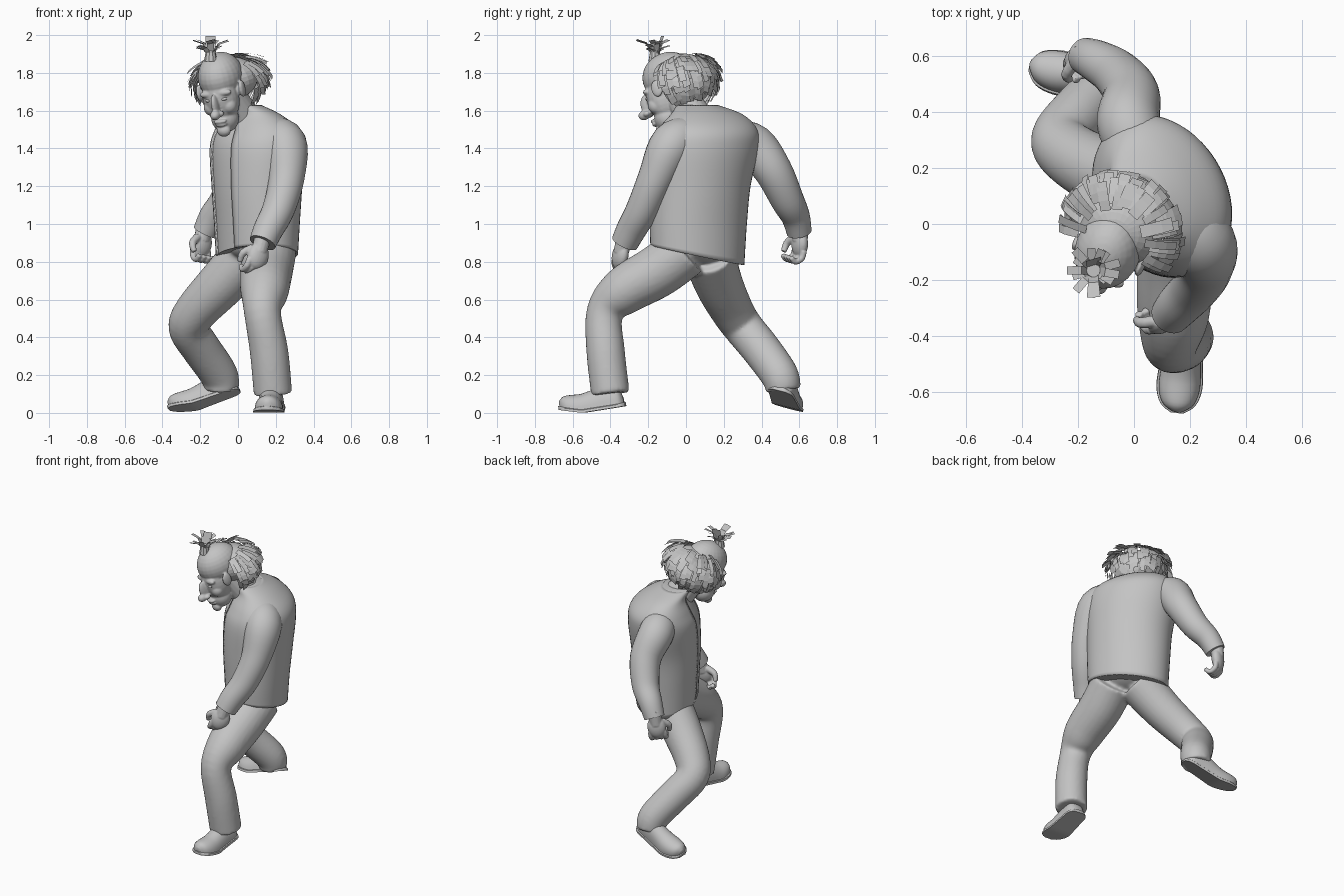
import bpy, bmesh, random
from math import sin, cos, pi, radians
from mathutils import Vector, Matrix, Euler

random.seed(4)
if "Cube" in bpy.data.objects:
    bpy.data.objects.remove(bpy.data.objects["Cube"])

grey = bpy.data.materials.new("plain grey")
grey.use_nodes = True
grey.diffuse_color = (0.55, 0.55, 0.55, 1)
grey.node_tree.nodes["Principled BSDF"].inputs["Base Color"].default_value = (0.55, 0.55, 0.55, 1)


def finish(name, bm, smooth=True, voxel=0, relax=4):
    """Turn a bmesh into an object, optionally fusing its pieces into one skin."""
    if smooth:
        bmesh.ops.recalc_face_normals(bm, faces=bm.faces)
    mesh = bpy.data.meshes.new(name)
    bm.to_mesh(mesh)
    bm.free()
    mesh.materials.append(grey)
    for p in mesh.polygons:
        p.use_smooth = smooth
    if smooth:
        mesh.set_sharp_from_angle(angle=radians(50))
    ob = bpy.data.objects.new(name, mesh)
    bpy.context.collection.objects.link(ob)
    if voxel:
        m = ob.modifiers.new("fuse", 'REMESH')
        m.mode, m.voxel_size, m.use_smooth_shade = 'VOXEL', voxel, True
        s = ob.modifiers.new("relax", 'SMOOTH')
        s.factor, s.iterations = 0.5, relax
    return ob


def spline(keys, steps=5):
    """Catmull-Rom interpolation of key tuples of any size."""
    keys = [Vector(k) for k in keys]
    ext = [keys[0]] + keys + [keys[-1]]
    out = []
    for a, b, c, d in zip(ext, ext[1:], ext[2:], ext[3:]):
        for i in range(steps):
            t = i / steps
            out.append(b + (c - a) * (t / 2) + (a * 2 - b * 5 + c * 4 - d) * (t * t / 2)
                       + (b * 3 - a - c * 3 + d) * (t ** 3 / 2))
    return out + [keys[-1]]


def loft(bm, rings, closed=True, cap=True):
    rows = [[bm.verts.new(p) for p in r] for r in rings]
    n = len(rows[0])
    for lo, hi in zip(rows, rows[1:]):
        for i in range(n if closed else n - 1):
            j = (i + 1) % n
            bm.faces.new((lo[i], lo[j], hi[j], hi[i]))
    if cap:
        bm.faces.new(rows[0][::-1])
        bm.faces.new(rows[-1])


def tube(bm, keys, sides=20, steps=5):
    """Round limb through (x, y, z, radius) keys."""
    path = spline(keys, steps)
    pts = [p.xyz for p in path]
    side, rings = Vector((0.8, -0.5, 0.1)), []
    for i, p in enumerate(pts):
        t = (pts[min(i + 1, len(pts) - 1)] - pts[max(i - 1, 0)]).normalized()
        side = (side - t * side.dot(t)).normalized()
        up = t.cross(side)
        rings.append([p + (side * cos(k * 2 * pi / sides) + up * sin(k * 2 * pi / sides)) * path[i][3]
                      for k in range(sides)])
    loft(bm, rings)


def blob(bm, centre, radii, frame=Matrix()):
    m = frame @ Matrix.Translation(centre) @ Matrix.Diagonal((*radii, 1))
    bmesh.ops.create_uvsphere(bm, u_segments=24, v_segments=16, radius=1, matrix=m)


# Torso: body turned so its chest faces FACE and its left shoulder points along WIDE
FACE, WIDE = Vector((-0.87, -0.5, 0)), Vector((0.5, -0.87, 0))
TORSO = [(0.10, 0.06, 0.835, 0.262, 0.20), (0.10, 0.065, 1.0, 0.27, 0.21), (0.10, 0.075, 1.2, 0.278, 0.225),
         (0.10, 0.10, 1.4, 0.30, 0.23), (0.10, 0.115, 1.5, 0.28, 0.2), (0.07, 0.11, 1.58, 0.205, 0.135),
         (0.02, 0.06, 1.63, 0.11, 0.1)]


def torso_rings(gap, scale, count=48):
    rings = []
    for x, y, z, a, b in spline(TORSO):
        ring = []
        for k in range(count):
            ang = gap + (2 * pi - 2 * gap) * k / (count - 1 if gap else count)
            hem = 0.052 * sin(ang + 0.5) * max(0, 1 - (z - 0.835) / 0.15)
            ring.append(Vector((x, y, z + hem)) + (FACE * b * cos(ang) + WIDE * a * sin(ang)) * scale)
        rings.append(ring)
    return rings


bm = bmesh.new()
loft(bm, torso_rings(radians(20), 1), closed=False, cap=False)
jacket = finish("open_jacket", bm)
thick = jacket.modifiers.new("cloth", 'SOLIDIFY')
thick.thickness, thick.offset = 0.008, -1
bm = bmesh.new()
loft(bm, torso_rings(0, 0.975))
finish("undershirt", bm)

# Sleeves
SLEEVES = {
    "left_sleeve": [(0.16, 0.04, 1.47, 0.1), (0.245, -0.07, 1.42, 0.12), (0.255, -0.16, 1.24, 0.096),
                    (0.215, -0.23, 1.08, 0.086), (0.16, -0.29, 0.97, 0.079), (0.13, -0.325, 0.9, 0.072)],
    "right_sleeve": [(0.02, 0.25, 1.45, 0.1), (-0.02, 0.36, 1.415, 0.113), (-0.01, 0.462, 1.28, 0.101),
                     (-0.06, 0.535, 1.13, 0.088), (-0.13, 0.58, 1.04, 0.076), (-0.175, 0.6, 0.955, 0.066)]}
for name, keys in SLEEVES.items():
    bm = bmesh.new()
    tube(bm, keys, 28)
    finish(name, bm)


# Hands: palm, four curled fingers and a thumb
def hand(name, wrist, down, thumb_side, palm_side):
    d = Vector(down).normalized()
    s = Vector(thumb_side)
    s = (s - d * s.dot(d)).normalized()
    n = d.cross(s)
    n = n if n.dot(Vector(palm_side)) > 0 else -n
    size = 1.25
    frame = Matrix((s, n, d)).transposed().to_4x4() @ Matrix.Scale(size, 4)
    frame.translation = wrist
    bm = bmesh.new()
    at = lambda x, y, z, r: (*(frame @ Vector((x, y, z))), r * size)
    blob(bm, (0, 0, 0.045), (0.048, 0.03, 0.06), frame)
    tube(bm, [at(0, 0, -0.05, 0.036), at(0, 0, 0.03, 0.033)], 14)
    for i in range(4):
        x = 0.036 - i * 0.024
        tube(bm, [at(x, 0, 0.07, 0.014), at(x, 0.008, 0.1, 0.014), at(x, 0.038, 0.115, 0.013),
                  at(x, 0.06, 0.095, 0.011)], 10, 3)
    tube(bm, [at(0.03, 0.01, 0.02, 0.018), at(0.06, 0.028, 0.05, 0.016), at(0.055, 0.045, 0.085, 0.012)], 10, 3)
    finish(name, bm, voxel=0.005, relax=2)


hand("left_hand", (0.12, -0.335, 0.885), (-0.25, -0.25, -1), FACE, -WIDE)
hand("right_hand", (-0.185, 0.605, 0.95), (-0.15, -0.05, -1), FACE, WIDE)

# Trousers: pelvis and two striding legs fused together
bm = bmesh.new()
blob(bm, (0.1, 0.06, 0.89), (0.16, 0.2, 0.1))
tube(bm, [(0.17, 0.0, 0.86, 0.14), (0.15, -0.15, 0.75, 0.14), (0.14, -0.33, 0.645, 0.128), (0.13, -0.43, 0.53, 0.098),
          (0.165, -0.425, 0.32, 0.102), (0.185, -0.4, 0.1, 0.102)], 24)
tube(bm, [(0.06, 0.12, 0.84, 0.14), (-0.09, 0.175, 0.68, 0.128), (-0.22, 0.245, 0.54, 0.114), (-0.262, 0.305, 0.45, 0.106),
          (-0.195, 0.395, 0.34, 0.104), (-0.1, 0.495, 0.2, 0.1), (-0.09, 0.515, 0.12, 0.092)], 24)
finish("trousers", bm, voxel=0.011, relax=6)

# Shoes: domed upper on a flat sole; columns are length fraction, half width, height
SHOE = [(0, 0.03, 0.05), (0.08, 0.06, 0.11), (0.3, 0.066, 0.125), (0.5, 0.07, 0.11),
        (0.75, 0.075, 0.092), (0.92, 0.058, 0.075), (1, 0.022, 0.045)]


def shoe(name, heel, toe, up):
    heel, toe, up = Vector(heel), Vector(toe), Vector(up)
    fwd = toe - heel
    side = fwd.cross(up).normalized()
    up = side.cross(fwd).normalized()
    for part, grow, flat in (("upper", 1, False), ("sole", 1.1, True)):
        rings = []
        for t, w, h in spline(SHOE, 4):
            h = 0.022 if flat else h
            curl = up * 0.035 * max(0, t - 0.65) / 0.35
            rings.append([heel + curl + fwd * ((t - 0.5) * grow ** 0.4 + 0.5) + side * w * grow * cos(k * pi / 14)
                          + up * h * sin(k * pi / 14) ** (0.3 if flat else 0.75) for k in range(15)])
        bm = bmesh.new()
        loft(bm, rings)
        finish(name + "_" + part, bm)


shoe("left_shoe", (0.185, -0.325, 0.035), (0.155, -0.66, -0.018), (0, 0, 1))
shoe("right_shoe", (0.0, 0.495, 0.115), (-0.35, 0.55, -0.012), (0, 0.25, 1))

# Head: features fused into one skin, turned aside, tilted and bowed
TURN = Euler((radians(18), radians(-6), radians(-22)))
HEAD = Matrix.Translation((-0.095, -0.1, 1.78)) @ TURN.to_matrix().to_4x4()
CENTRE = [(0, 0.01, 0, 0.118, 0.145, 0.127), (0, -0.05, -0.1, 0.098, 0.09, 0.14),
          (0, -0.055, -0.215, 0.074, 0.072, 0.075), (0, -0.108, -0.268, 0.038, 0.028, 0.032),
          (0, -0.146, -0.115, 0.019, 0.04, 0.062), (0, -0.178, -0.158, 0.027, 0.034, 0.026),
          (0, -0.132, -0.208, 0.038, 0.018, 0.011), (0, -0.128, -0.227, 0.033, 0.018, 0.011)]
PAIRED = [(0.045, -0.111, -0.058, 0.046, 0.022, 0.018), (0.024, -0.155, -0.16, 0.016, 0.02, 0.015),
          (0.05, -0.085, -0.14, 0.042, 0.042, 0.045), (0.122, -0.03, -0.07, 0.014, 0.032, 0.046),
          (0.108, -0.03, -0.075, 0.02, 0.02, 0.03)]
bm = bmesh.new()
for row in CENTRE:
    blob(bm, row[:3], row[3:], HEAD)
for x, *rest in PAIRED:
    for sign in (1, -1):
        blob(bm, (sign * x, *rest[:2]), rest[2:], HEAD)
tube(bm, [(0.03, 0.05, 1.55, 0.1), (-0.06, -0.04, 1.7, 0.085)])
finish("head", bm, voxel=0.005, relax=6)
for sign, label in ((1, "left_eye"), (-1, "right_eye")):
    bm = bmesh.new()
    blob(bm, (sign * 0.042, -0.114, -0.09), (0.021, 0.02, 0.011), HEAD)
    finish(label, bm)


# Hair: flat locks layered round the back and sides of the head
def lock(bm, points, across, width):
    loft(bm, [[p - across * width, p + across * width] for p in points], closed=False, cap=False)


bm = bmesh.new()
blob(bm, (0.01, 0.095, -0.045), (0.155, 0.135, 0.115), HEAD)
for elev in (50, 36, 20, 4, -12, -28):
    for k in range(21):
        az = radians(-108 + 10.8 * k + random.uniform(-5, 5))
        start = elev + random.uniform(-8, 8)
        flare = random.uniform(0.02, 0.06) + 0.03 * abs(sin(az))
        pts = []
        for j in range(4):
            e, r = radians(start - 11 * j), 0.95 + flare * j
            pts.append(HEAD @ Vector((0.01 + 0.195 * r * cos(e) * sin(az), 0.085 + 0.185 * r * cos(e) * cos(az),
                                      -0.045 + 0.147 * r * sin(e))))
        tilt = Vector((cos(az), -sin(az), random.uniform(-0.4, 0.4))).normalized()
        lock(bm, pts, HEAD.to_3x3() @ tilt, random.uniform(0.014, 0.023))
finish("back_hair", bm, smooth=False)

# Topknot: a bound stalk with locks splaying out of it
ROOT = Vector((-0.145, -0.165, 1.86))
bm = bmesh.new()
tube(bm, [(*ROOT, 0.035), (*(ROOT + Vector((0, 0, 0.06))), 0.025)], 10, 2)
for k in range(14):
    az = k * 2 * pi / 14 + random.uniform(-0.2, 0.2)
    out, reach = Vector((cos(az), sin(az), 0)), random.uniform(0.06, 0.1)
    rise = random.uniform(0.07, 0.12)
    lock(bm, [ROOT + out * 0.01 + Vector((0, 0, 0.03)), ROOT + out * reach * 0.45 + Vector((0, 0, rise * 0.85)),
              ROOT + out * reach + Vector((0, 0, rise))], Vector((-sin(az), cos(az), 0.2)), 0.015)
lock(bm, [ROOT + Vector((0, h * 0.3, h)) for h in (0.04, 0.09, 0.134)], Vector((1, 0.3, 0)).normalized(), 0.028)
finish("topknot", bm, smooth=False)
